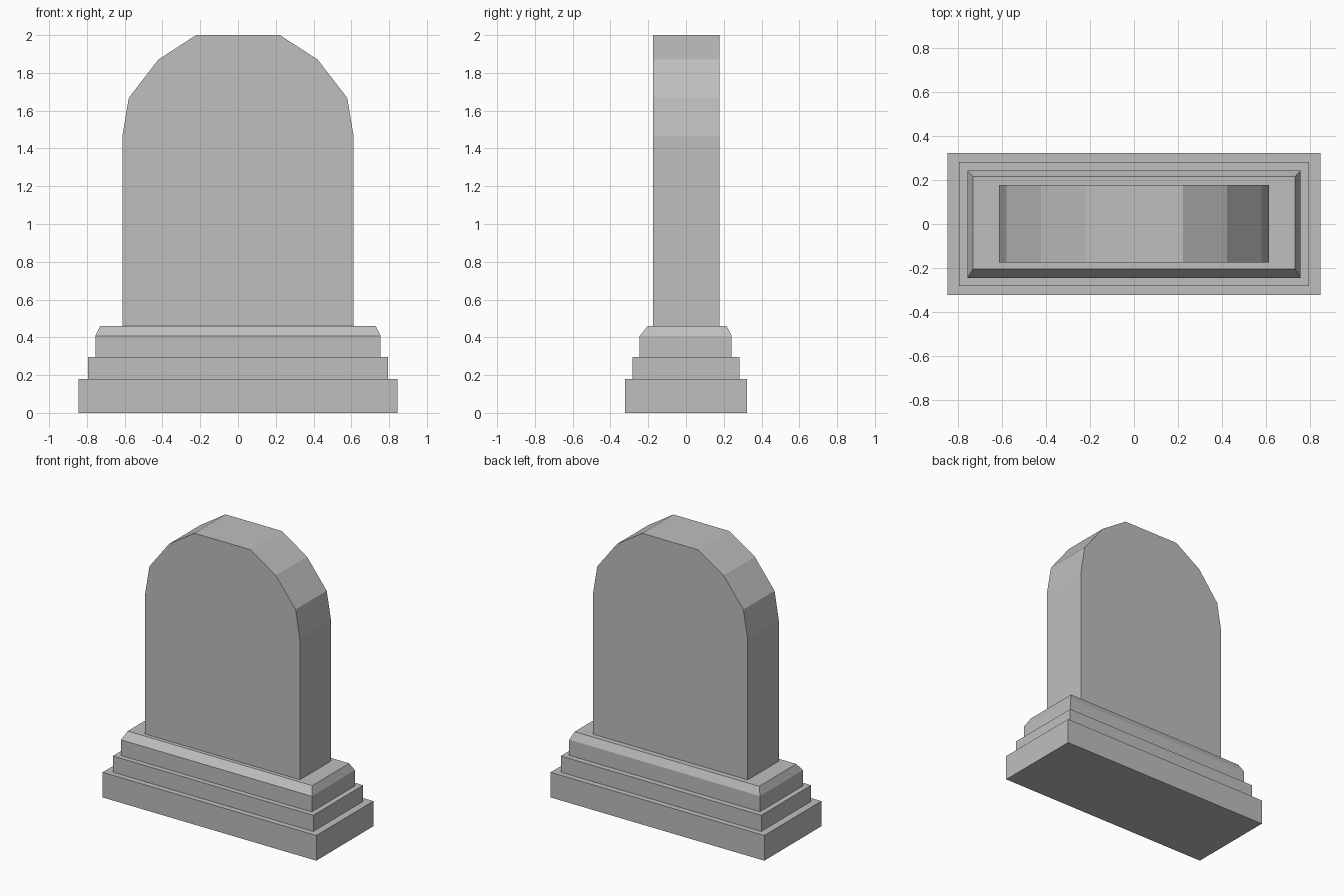
import bpy
import bmesh

cube = bpy.data.objects.get("Cube")
if cube:
    bpy.data.objects.remove(cube, do_unlink=True)

# Single stone colour
stone = bpy.data.materials.new("grey_stone")
stone.use_nodes = True
GREY = (0.52, 0.52, 0.52, 1.0)
stone.diffuse_color = GREY
stone.node_tree.nodes["Principled BSDF"].inputs["Base Color"].default_value = GREY


def loft(name, rings):
    """Closed solid through matching rings of points, capped at both ends."""
    bm = bmesh.new()
    loops = [[bm.verts.new(p) for p in ring] for ring in rings]
    for a, b in zip(loops, loops[1:]):
        for i in range(len(a)):
            j = (i + 1) % len(a)
            bm.faces.new((a[i], a[j], b[j], b[i]))
    bm.faces.new(loops[0][::-1])
    bm.faces.new(loops[-1])
    bmesh.ops.recalc_face_normals(bm, faces=bm.faces[:])
    mesh = bpy.data.meshes.new(name)
    bm.to_mesh(mesh)
    bm.free()
    mesh.materials.append(stone)
    obj = bpy.data.objects.new(name, mesh)
    bpy.context.collection.objects.link(obj)
    return obj


def rectangle(half_x, front, back, z):
    return [(-half_x, front, z), (half_x, front, z), (half_x, back, z), (-half_x, back, z)]


# Stepped plinth
for name, half_x, half_y, bottom, top in (
    ("base_step", 0.845, 0.322, 0.0, 0.18),
    ("middle_step", 0.793, 0.282, 0.18, 0.295),
):
    loft(name, [rectangle(half_x, -half_y, half_y, z) for z in (bottom, top)])

# Top step, with a wider slope at the front than at the back
loft("bevelled_top_step", [
    rectangle(0.755, -0.245, 0.242, 0.295),
    rectangle(0.755, -0.245, 0.242, 0.407),
    rectangle(0.73, -0.203, 0.215, 0.46),
])

# Upright slab with a faceted arched head
right_side = [(0.612, 0.46), (0.612, 1.465), (0.578, 1.668), (0.422, 1.87), (0.222, 2.0)]
outline = right_side + [(-x, z) for x, z in reversed(right_side)]
loft("headstone_slab", [[(x, y, z) for x, z in outline] for y in (-0.175, 0.177)])
